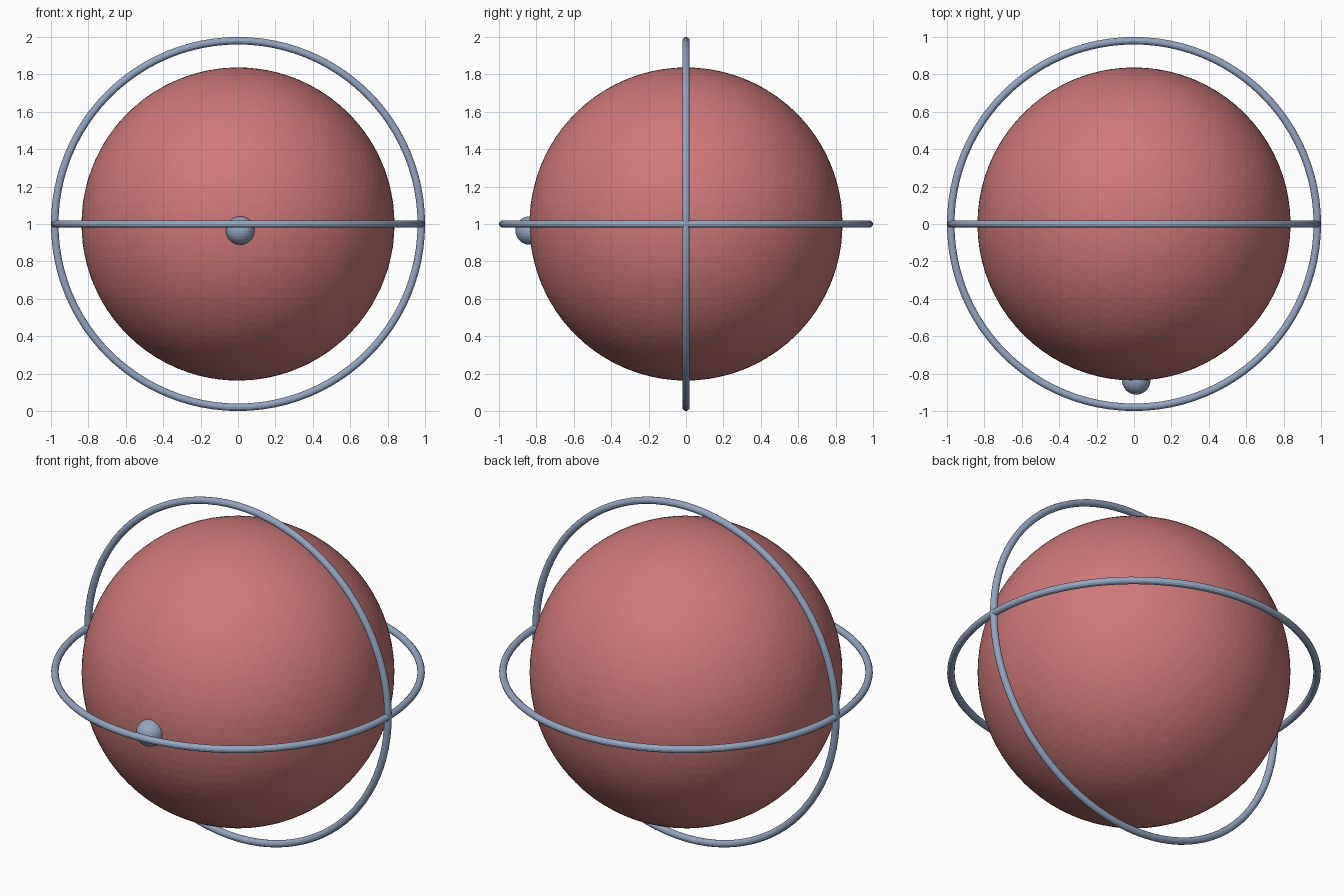
import bpy
import math

cube = bpy.data.objects.get("Cube")
if cube:
    bpy.data.objects.remove(cube, do_unlink=True)


def make_material(name, color):
    mat = bpy.data.materials.new(name)
    mat.use_nodes = True
    mat.diffuse_color = color
    mat.node_tree.nodes["Principled BSDF"].inputs["Base Color"].default_value = color
    return mat


def finish(name, mat):
    obj = bpy.context.object
    obj.name = name
    obj.data.materials.append(mat)
    return obj


red = make_material("soft red", (0.62, 0.19, 0.19, 1))
steel = make_material("steel blue", (0.30, 0.38, 0.54, 1))
CENTER = (0, 0, 1)

# Large central globe
bpy.ops.mesh.primitive_ico_sphere_add(subdivisions=5, radius=0.837, location=CENTER)
finish("globe", red)

# Two crossed rings: one level, one upright facing the front
for name, tilt in (("level_ring", 0), ("upright_ring", math.pi / 2)):
    bpy.ops.mesh.primitive_torus_add(
        major_radius=0.98, minor_radius=0.02, major_segments=96,
        minor_segments=12, location=CENTER, rotation=(tilt, 0, 0))
    finish(name, steel)

# Small ball half sunk into the front of the globe
bpy.ops.mesh.primitive_uv_sphere_add(
    segments=32, ring_count=16, radius=0.076, location=(0.012, -0.836, 0.965))
finish("small_ball", steel)
